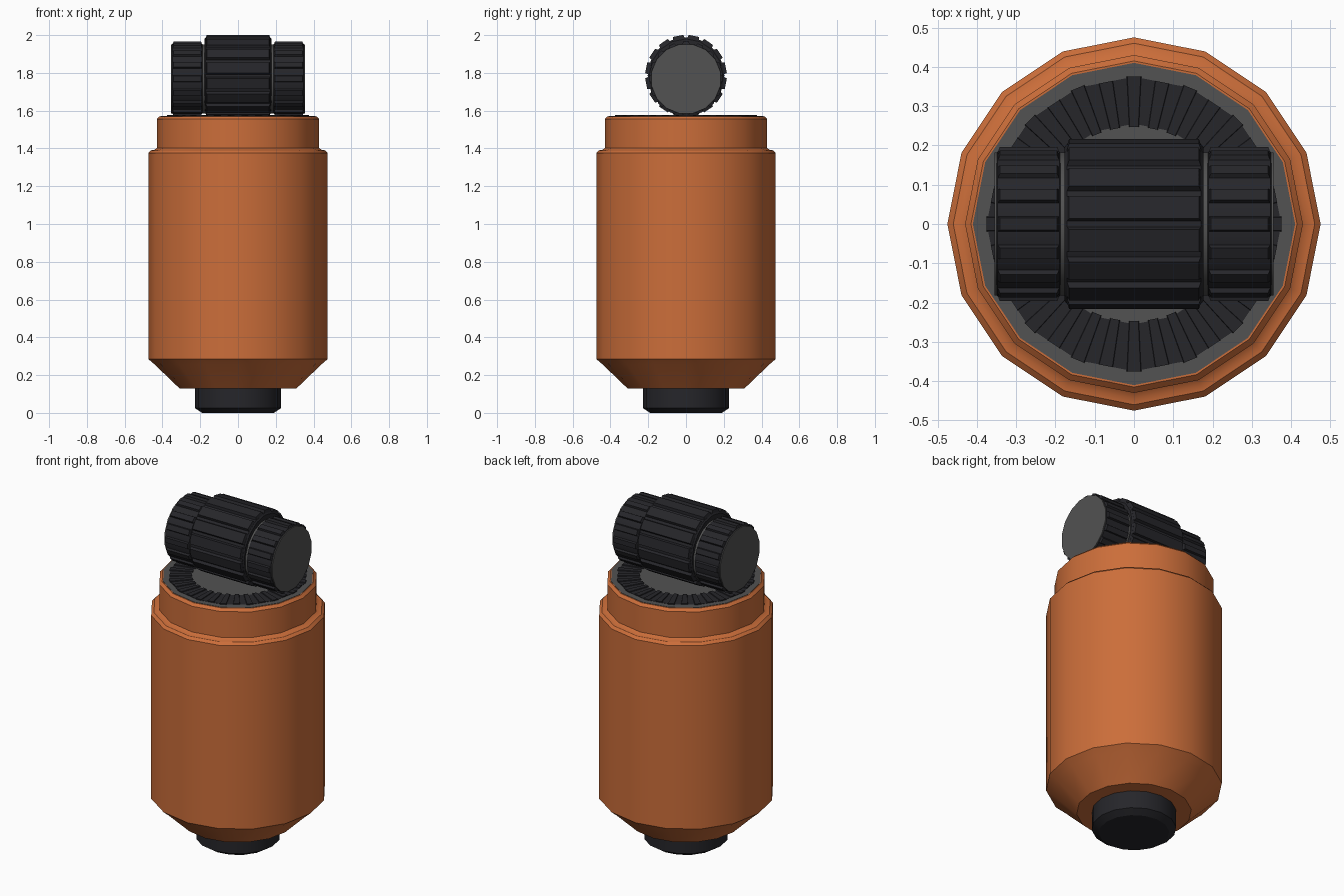
import bpy, bmesh, math
from mathutils import Matrix, Vector

if "Cube" in bpy.data.objects:
    bpy.data.objects.remove(bpy.data.objects["Cube"])

SIDES = 16
STEP = 2 * math.pi / SIDES


def material(name, rgb):
    m = bpy.data.materials.new(name)
    m.diffuse_color = (*rgb, 1)
    m.use_nodes = True
    m.node_tree.nodes["Principled BSDF"].inputs["Base Color"].default_value = m.diffuse_color
    return m


ORANGE = material("orange", (0.60, 0.155, 0.042))
BLACK = material("black", (0.019, 0.019, 0.023))
GREY = material("grey", (0.085, 0.085, 0.085))


def lathe(bm, profile, offset=0.0, closed=False):
    """Spin (radius, height) points about z; cap the ends unless closed."""
    rings = [[bm.verts.new((r * math.cos(i * STEP + offset), r * math.sin(i * STEP + offset), z))
              for i in range(SIDES)] for r, z in profile]
    pairs = list(zip(rings, rings[1:]))
    if closed:
        pairs.append((rings[-1], rings[0]))
    else:
        bm.faces.new(rings[0][::-1])
        bm.faces.new(rings[-1])
    for a, b in pairs:
        for i in range(SIDES):
            j = (i + 1) % SIDES
            bm.faces.new((a[i], a[j], b[j], b[i]))


def frustum(bm, base, top):
    """Block between two four-point loops."""
    a = [bm.verts.new(p) for p in base]
    b = [bm.verts.new(p) for p in top]
    bm.faces.new(a[::-1])
    bm.faces.new(b)
    for i in range(4):
        j = (i + 1) % 4
        bm.faces.new((a[i], a[j], b[j], b[i]))


def finish(bm, name, mat, matrix=Matrix()):
    bmesh.ops.recalc_face_normals(bm, faces=bm.faces)
    mesh = bpy.data.meshes.new(name)
    bm.to_mesh(mesh)
    bm.free()
    mesh.transform(matrix)
    mesh.materials.append(mat)
    ob = bpy.data.objects.new(name, mesh)
    bpy.context.collection.objects.link(ob)
    bpy.ops.object.select_all(action='DESELECT')
    ob.select_set(True)
    bpy.context.view_layer.objects.active = ob
    bpy.ops.object.shade_smooth_by_angle(angle=math.radians(28))
    return ob


def turned(name, profile, mat, **kw):
    bm = bmesh.new()
    lathe(bm, profile, **kw)
    return finish(bm, name, mat)


def lying(x, z):
    """Turn a part's z axis to x, then place it."""
    return Matrix.Translation((x, 0, z)) @ Matrix.Rotation(math.pi / 2, 4, 'Y')


def grip_band(name, r_base, r_top, half_len, half_width, first, matrix):
    """Cylinder with raised lengthwise ribs, one on each facet."""
    bm = bmesh.new()
    lathe(bm, [(r_base - 0.008, -half_len), (r_base, -half_len + 0.006),
               (r_base, half_len - 0.006), (r_base - 0.008, half_len)], offset=first + STEP / 2)
    for i in range(SIDES):
        rot = Matrix.Rotation(first + i * STEP, 3, 'Z')

        def loop(r, w, h):
            return [rot @ Vector((r, sy * w, sz * h)) for sy, sz in ((-1, -1), (1, -1), (1, 1), (-1, 1))]
        frustum(bm, loop(r_base - 0.012, half_width, half_len - 0.004),
                loop(r_top, half_width - 0.006, half_len - 0.012))
    return finish(bm, name, BLACK, matrix)


# Body shell with tapered base and stepped neck
turned("body", [(0.31, 0.13), (0.44, 0.255), (0.475, 0.285), (0.475, 1.375), (0.46, 1.39),
                (0.445, 1.392), (0.43, 1.402), (0.43, 1.555), (0.415, 1.57)], ORANGE)

# Foot plug
turned("foot_cap", [(0.19, 0), (0.228, 0.025), (0.228, 0.14)], BLACK)

# Flat lid
turned("lid", [(0.41, 1.56), (0.41, 1.572)], GREY)

# Ribbed ring on the lid
bm = bmesh.new()
lathe(bm, [(0.255, 1.565), (0.375, 1.565), (0.375, 1.5735), (0.255, 1.5735)], closed=True)
for i in range(2 * SIDES):
    rot = Matrix.Rotation(i * STEP / 2, 3, 'Z')
    outer = 0.375 if i % 2 == 0 else 0.368

    def rib(z, inset):
        return [rot @ Vector((r, w, z)) for r, w in
                ((0.247, -0.014 + inset), (outer, -0.02 + inset), (outer, 0.02 - inset), (0.247, 0.014 - inset))]
    frustum(bm, rib(1.567, 0), rib(1.578, 0.003))
finish(bm, "lid_ring", BLACK)

# Roller core lying along x
bm = bmesh.new()
lathe(bm, [(0.186, -0.355), (0.186, 0.355)], offset=STEP / 2)
finish(bm, "roller_core", GREY, lying(0, 1.768))

# Wide centre grip and two narrower end grips
grip_band("centre_grip", 0.203, 0.215, 0.177, 0.034, STEP / 2, lying(0, 1.785))
for side, s in (("left", -1), ("right", 1)):
    grip_band(side + "_grip", 0.188, 0.196, 0.085, 0.021, 0.0, lying(s * 0.2685, 1.769))
